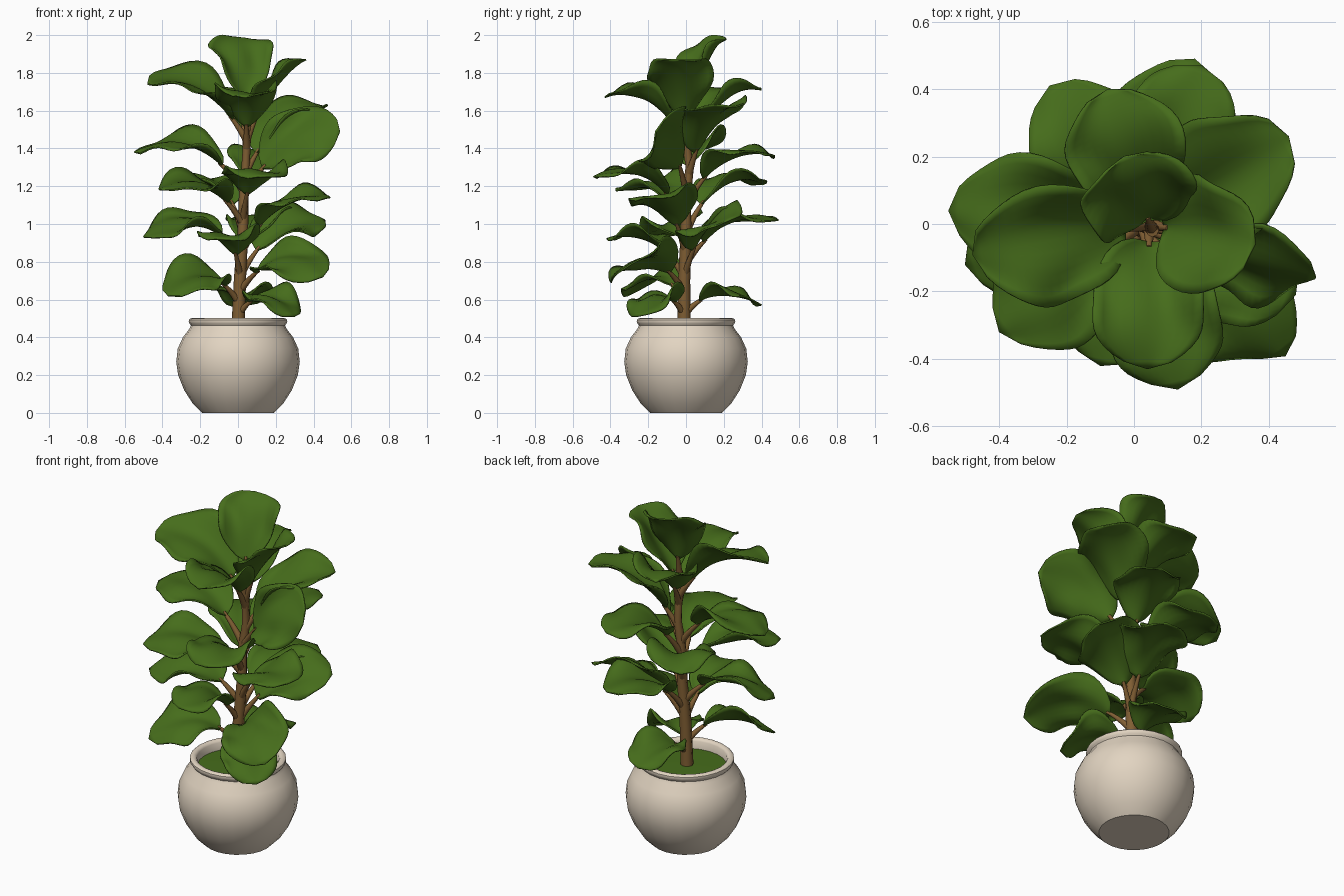
import bpy, bmesh, math
from mathutils import Vector, Matrix

if "Cube" in bpy.data.objects:
    bpy.data.objects.remove(bpy.data.objects["Cube"], do_unlink=True)

UP = Vector((0, 0, 1))


def make_material(name, colour):
    mat = bpy.data.materials.new(name)
    mat.use_nodes = True
    mat.diffuse_color = (*colour, 1)
    shader = next(n for n in mat.node_tree.nodes if n.type == "BSDF_PRINCIPLED")
    shader.inputs["Base Color"].default_value = (*colour, 1)
    shader.inputs["Roughness"].default_value = 0.8
    return mat


LEAF_GREEN = make_material("leaf_green", (0.061, 0.152, 0.011))
BARK_BROWN = make_material("bark_brown", (0.215, 0.112, 0.033))
POT_CREAM = make_material("pot_cream", (0.76, 0.66, 0.535))


def select_only(obj):
    bpy.ops.object.select_all(action="DESELECT")
    obj.select_set(True)
    bpy.context.view_layer.objects.active = obj


def finish_mesh(name, bm, material, sharp_angle):
    bmesh.ops.remove_doubles(bm, verts=bm.verts, dist=0.0005)
    bmesh.ops.recalc_face_normals(bm, faces=bm.faces)
    mesh = bpy.data.meshes.new(name)
    bm.to_mesh(mesh)
    bm.free()
    mesh.materials.append(material)
    obj = bpy.data.objects.new(name, mesh)
    bpy.context.collection.objects.link(obj)
    select_only(obj)
    bpy.ops.object.shade_smooth_by_angle(angle=math.radians(sharp_angle))
    return obj


def lathe(name, profile, material, sides):
    """Spin a radius/height profile around the z axis."""
    bm = bmesh.new()
    verts = [bm.verts.new((r, 0, z)) for r, z in profile]
    edges = [bm.edges.new(pair) for pair in zip(verts, verts[1:])]
    bmesh.ops.spin(bm, geom=verts + edges, cent=(0, 0, 0), axis=UP,
                   angle=math.tau, steps=sides, use_merge=True)
    finish_mesh(name, bm, material, 43)


def tubes(name, paths, material, thickness):
    """Tapered round tubes; each path is a list of (point, radius factor)."""
    curve = bpy.data.curves.new(name, "CURVE")
    curve.dimensions = "3D"
    curve.bevel_depth = thickness
    curve.bevel_resolution = 2
    curve.use_fill_caps = True
    for path in paths:
        spline = curve.splines.new("POLY")
        spline.points.add(len(path) - 1)
        for target, (point, radius) in zip(spline.points, path):
            target.co = (*point, 1)
            target.radius = radius
    obj = bpy.data.objects.new(name, curve)
    bpy.context.collection.objects.link(obj)
    curve.materials.append(material)
    select_only(obj)
    bpy.ops.object.convert(target="MESH")
    bpy.ops.object.shade_smooth_by_angle(angle=math.radians(60))


# Round pot with a rolled rim, and the mossy soil inside it
pot_profile = [(0, 0), (0.19, 0), (0.24, 0.05), (0.285, 0.12), (0.317, 0.2),
               (0.327, 0.27), (0.319, 0.34), (0.292, 0.4), (0.257, 0.445),
               (0.249, 0.462), (0.256, 0.472), (0.261, 0.482), (0.26, 0.493),
               (0.252, 0.5), (0.24, 0.502), (0.23, 0.498), (0.222, 0.488), (0.22, 0.43)]
lathe("pot", pot_profile, POT_CREAM, 24)
lathe("soil", [(0, 0.45), (0.225, 0.443)], LEAF_GREEN, 24)

# Slightly crooked trunk
TRUNK = [Vector(p) for p in [(0, -0.01, 0.43), (0.01, -0.01, 0.7), (0.025, 0, 0.95),
                             (0.03, 0, 1.15), (0.04, 0.02, 1.3), (0.055, -0.02, 1.58)]]
tubes("trunk", [[(p, 1.05 - 0.1 * i) for i, p in enumerate(TRUNK)]], BARK_BROWN, 0.034)


def trunk_at(z):
    for low, high in zip(TRUNK, TRUNK[1:]):
        if z <= high.z:
            return low.lerp(high, (z - low.z) / (high.z - low.z))
    return TRUNK[-1]


class LeafPath:
    """Arching path from the trunk out to a leaf tip."""

    def __init__(self, tip, start_height, lift):
        self.start, self.tip = trunk_at(start_height), Vector(tip)
        self.bend = self.start.lerp(self.tip, 0.42)
        self.bend.z = self.tip.z + lift
        outward = self.tip - self.start
        self.length = outward.length
        outward.z = 0
        self.side = outward.normalized().cross(UP)

    def point(self, t):
        return self.start.lerp(self.bend, t).lerp(self.bend.lerp(self.tip, t), t)

    def tangent(self, t):
        return (self.bend - self.start).lerp(self.tip - self.bend, t).normalized()


def make_leaf(name, path, first, roll, flare, phase, rows=18, columns=12):
    """Fiddle-shaped blade, cupped at the base and wavy along its edges."""
    bm = bmesh.new()
    half = 0.105 + 0.13 * path.length
    grid = []
    for i in range(rows + 1):
        s = i / rows
        t = first + (1 - first) * s
        centre, along = path.point(t), path.tangent(t)
        turn = Matrix.Rotation(math.radians(roll), 3, along)
        side = turn @ path.side
        normal = side.cross(along)
        fade = max(math.sin(math.pi * s ** 1.15), 0) ** 0.55
        line = []
        for j in range(columns + 1):
            v = 2 * j / columns - 1
            cup = half * v * v * (0.6 - flare * s)
            wave = 0.026 * v * v * math.sin(10 * s + 2 * v + phase)
            dent = 0.012 * math.cos(5 * v + phase) * math.sin(math.pi * s)
            edge = half * fade * v * (1 + 0.06 * math.sin(11 * s + phase))
            line.append(bm.verts.new(centre + side * edge + normal * (cup + wave + dent) * fade))
        grid.append(line)
    for a, b in zip(grid, grid[1:]):
        for j in range(columns):
            bm.faces.new((a[j], a[j + 1], b[j + 1], b[j]))
    leaf = finish_mesh(name, bm, LEAF_GREEN, 80)
    shell = leaf.modifiers.new("thickness", "SOLIDIFY")
    shell.thickness = 0.008
    shell.offset = 0


# Leaves: tip x, y, z, height on the trunk, roll in degrees, lift of the arch
CROWN = [
    (-0.03, 0.2, 1.99, 1.55, 0, -0.06),
    (-0.48, -0.09, 1.74, 1.44, -18, 0.08),
    (0.36, -0.06, 1.87, 1.45, 5, -0.07),
    (0.04, -0.43, 1.67, 1.4, 0, 0.1),
    (-0.08, 0.4, 1.71, 1.4, 0, 0.05),
    (0.46, 0.26, 1.62, 1.26, 8, 0.02),
]
BRANCHES = [
    (0.54, -0.16, 1.49, 1.16, 60, 0.01),
    (-0.55, 0.04, 1.38, 1.17, -10, 0.16),
    (0.2, 0.47, 1.36, 1.1, 0, 0.1),
    (0.13, -0.49, 1.25, 1.02, 0, 0.12),
    (-0.4, -0.32, 1.18, 1, -8, 0.12),
    (-0.25, 0.41, 1.21, 0.95, 0, 0.14),
    (0.48, -0.21, 1.14, 0.85, 10, 0.06),
    (-0.5, -0.12, 0.93, 0.82, -15, 0.2),
    (0.18, 0.49, 1.02, 0.78, 0, 0.08),
    (0.46, 0.23, 1.02, 0.72, 28, 0.06),
    (-0.1, -0.42, 0.92, 0.72, 0, 0.1),
    (0.45, -0.39, 0.72, 0.64, 25, 0.2),
    (-0.37, -0.31, 0.62, 0.58, -18, 0.22),
    (0.04, 0.4, 0.57, 0.52, 0, 0.15),
    (0.3, -0.26, 0.51, 0.52, 5, 0.2),
]
stems = []
for tier, rows, first, flare in (("crown", CROWN, 0.16, 0.5), ("branch", BRANCHES, 0.22, 0.8)):
    for number, (x, y, z, height, roll, lift) in enumerate(rows):
        path = LeafPath((x, y, z), height, lift)
        make_leaf(f"{tier}_leaf_{number + 1}", path, first, roll, flare, number * 1.7)
        reach = first + 0.04
        stems.append([(path.point(reach * k / 5), 1.15 - 0.13 * k) for k in range(6)])

# Short brown stems that carry the leaves
tubes("leaf_stems", stems, BARK_BROWN, 0.018)
